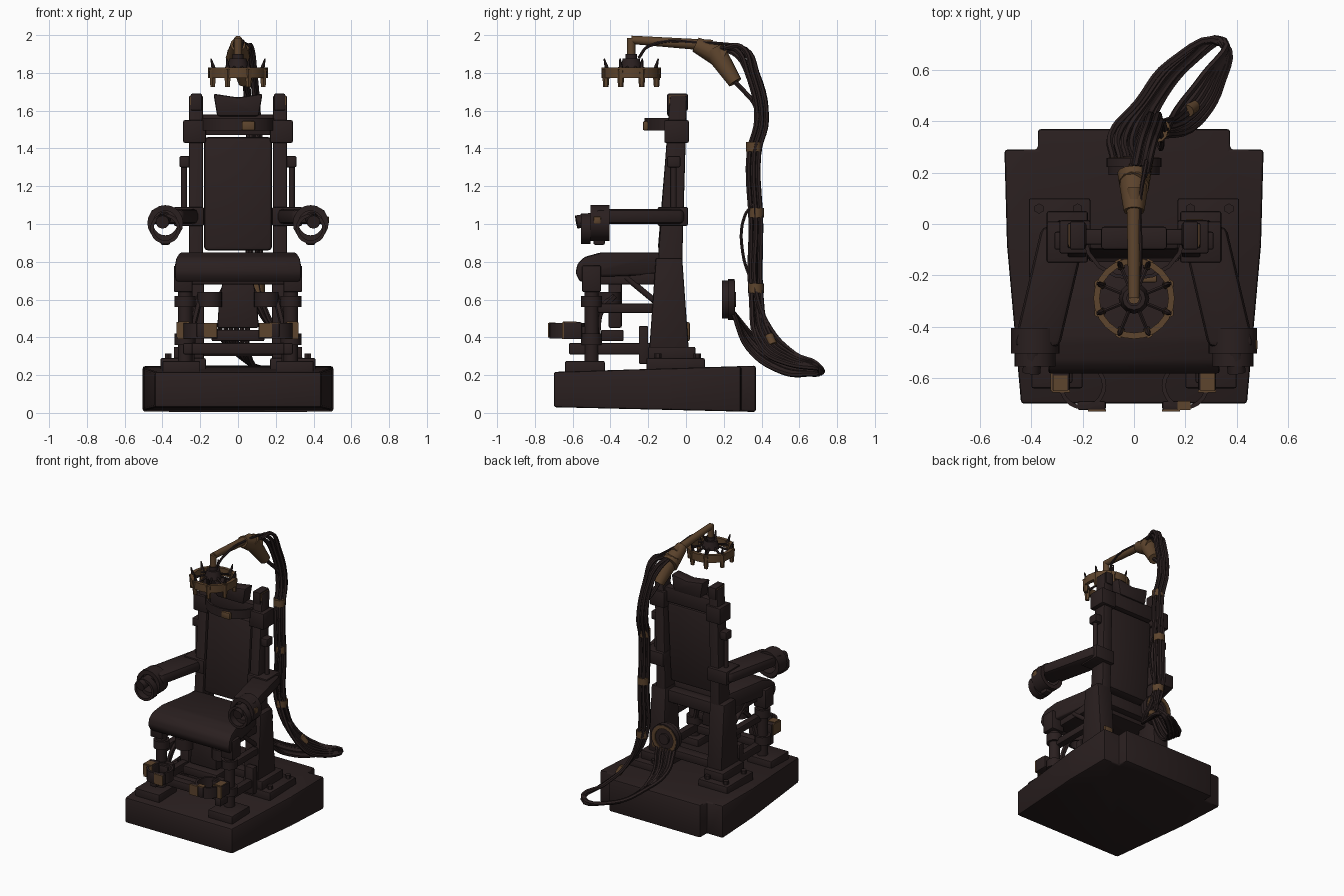
import bpy
import bmesh
import math
import random
from mathutils import Vector

random.seed(4)

default_cube = bpy.data.objects.get("Cube")
if default_cube:
    bpy.data.objects.remove(default_cube)


def make_material(name, red, green, blue):
    material = bpy.data.materials.new(name)
    material.use_nodes = True
    colour = (red, green, blue, 1)
    material.diffuse_color = colour
    material.node_tree.nodes["Principled BSDF"].inputs["Base Color"].default_value = colour
    return material


DARK = make_material("dark_leather_brown", .023, .014, .014)
BRONZE = make_material("aged_bronze", .11, .058, .026)


def finish(bm, name, material, bevel=0):
    """Turn a bmesh into a named, shaded object."""
    bmesh.ops.recalc_face_normals(bm, faces=bm.faces)
    if bevel:
        bmesh.ops.bevel(bm, geom=bm.edges[:], offset=bevel, segments=2,
                        profile=.5, affect='EDGES', clamp_overlap=True)
    mesh = bpy.data.meshes.new(name)
    bm.to_mesh(mesh)
    bm.free()
    part = bpy.data.objects.new(name, mesh)
    bpy.context.collection.objects.link(part)
    mesh.materials.append(material)
    select(part)
    bpy.ops.object.shade_smooth_by_angle(angle=math.radians(40))


def select(part):
    bpy.ops.object.select_all(action='DESELECT')
    part.select_set(True)
    bpy.context.view_layer.objects.active = part


def prism(name, outline, start, end, axis='X', material=DARK, bevel=.01, shape=None):
    """Extrude an outline (YZ for axis X, XY for axis Z, XZ for axis Y)."""
    place = {'X': lambda p, a: (a, p[0], p[1]),
             'Y': lambda p, a: (p[0], a, p[1]),
             'Z': lambda p, a: (p[0], p[1], a)}[axis]
    bm = bmesh.new()
    low = [bm.verts.new(place(p, start)) for p in outline]
    high = [bm.verts.new(place(p, end)) for p in outline]
    bm.faces.new(low)
    bm.faces.new(high)
    for i in range(len(outline)):
        j = (i + 1) % len(outline)
        bm.faces.new((low[i], low[j], high[j], high[i]))
    if shape:
        for vert in bm.verts:
            shape(vert.co)
    finish(bm, name, material, bevel)


def box(name, x, y, z, material=DARK, bevel=.008):
    """Box from (low, high) ranges on each axis."""
    outline = [(x[0], y[0]), (x[1], y[0]), (x[1], y[1]), (x[0], y[1])]
    prism(name, outline, z[0], z[1], 'Z', material, bevel)


def rod(name, start, end, radius, end_radius=None, material=DARK, sides=12):
    """Straight round bar, optionally tapered."""
    start, end = Vector(start), Vector(end)
    bm = bmesh.new()
    bmesh.ops.create_cone(bm, cap_ends=True, segments=sides, radius1=radius,
                          radius2=radius if end_radius is None else end_radius,
                          depth=(end - start).length)
    turn = (end - start).to_track_quat('Z', 'Y')
    for vert in bm.verts:
        vert.co = turn @ vert.co + (start + end) / 2
    finish(bm, name, material)


def tube(name, points, radius):
    """Bent round cable through the points."""
    curve = bpy.data.curves.new(name, 'CURVE')
    curve.dimensions = '3D'
    curve.bevel_depth = radius
    curve.bevel_resolution = 1
    curve.resolution_u = 5
    curve.use_fill_caps = True
    spline = curve.splines.new('BEZIER')
    spline.bezier_points.add(len(points) - 1)
    for knot, point in zip(spline.bezier_points, points):
        knot.co = point
        knot.handle_left_type = knot.handle_right_type = 'AUTO'
    part = bpy.data.objects.new(name, curve)
    bpy.context.collection.objects.link(part)
    curve.materials.append(DARK)
    select(part)
    bpy.ops.object.convert(target='MESH')
    bpy.ops.object.shade_smooth_by_angle(angle=math.radians(50))


def band(name, centre, outer, inner, height, axis='Z', material=DARK, sides=20):
    """Flat hoop with a rectangular section."""
    bm = bmesh.new()
    loops = []
    for i in range(sides):
        c, s = math.cos(i * math.tau / sides), math.sin(i * math.tau / sides)
        loop = []
        for r, h in ((outer, -1), (outer, 1), (inner, 1), (inner, -1)):
            a, b, h = r * c, r * s, h * height / 2
            offset = Vector((a, b, h)) if axis == 'Z' else Vector((a, h, b))
            loop.append(bm.verts.new(Vector(centre) + offset))
        loops.append(loop)
    for i in range(sides):
        one, two = loops[i - 1], loops[i]
        for k in range(4):
            bm.faces.new((one[k - 1], one[k], two[k], two[k - 1]))
    finish(bm, name, material)


# Stone-like plinth: wider and higher at the back, with a stepped rear
half = [(.44, -.7), (.495, -.08), (.505, .29), (.375, .29), (.375, .37)]
plan = half + [(-x, y) for x, y in reversed(half)]


def slope_plinth(co):
    front = (.37 - co.y) / 1.07
    co.z += front * (.025 if co.z < .1 else -.033)


prism("plinth", plan, .005, .25, 'Z', bevel=.012, shape=slope_plinth)

# Upholstered seat, narrower toward the back


def taper_seat(co):
    co.x *= .25 - .18 * (co.y + .1)


seat_side = [(-.56, .69), (-.585, .74), (-.575, .79), (-.54, .825), (-.45, .85),
             (-.13, .85), (-.13, .73), (-.5, .72)]
prism("seat_cushion", seat_side, -1, 1, bevel=.015, shape=taper_seat)
box("seat_frame", (-.27, .27), (-.5, -.1), (.68, .74))

# Backrest and head supports
back_side = [(-.15, .86), (-.07, .86), (-.03, 1.46), (-.1, 1.46)]
prism("backrest_pad", back_side, -.18, .18, bevel=.02)
head_front = [(-.11, 1.57), (.11, 1.57), (.13, 1.69), (0, 1.67), (-.13, 1.69)]
prism("headrest", head_front, -.1, -.01, 'Y', bevel=.012)
box("upper_back_rail", (-.2, .2), (-.08, -.02), (1.47, 1.58))
arc = [(.2 * math.cos(math.pi * i / 8), -.05 - .17 * math.sin(math.pi * i / 8)) for i in range(9)]
inner_arc = [(x * .92, -.05 + (y + .05) * .92) for x, y in reversed(arc)]
prism("head_strap", arc + inner_arc, 1.495, 1.56, 'Z', bevel=0)
box("head_strap_buckle", (.02, .09), (-.228, -.2), (1.495, 1.545), BRONZE)

post_side = [(-.19, .26), (0, .26), (-.02, .8), (.005, 1.68), (-.085, 1.68), (-.15, .8)]
for side, s in (("right", -1), ("left", 1)):
    def span(a, b):
        return tuple(sorted((a * s, b * s)))

    # Back posts with feet, collars and caps
    prism(side + "_back_post", post_side, s * .185, s * .26)
    lower_side = [(-.2, .26), (.02, .26), (-.02, .82), (-.16, .82)]
    prism(side + "_post_sleeve", lower_side, s * .18, s * .3)
    box(side + "_post_foot", span(.17, .41), (-.21, .1), (.22, .29))
    box(side + "_post_foot_block", span(.18, .34), (-.2, .05), (.28, .35))
    box(side + "_post_collar", span(.17, .29), (-.115, .015), (1.43, 1.55))
    box(side + "_post_cap", span(.19, .25), (-.1, .01), (1.6, 1.69))
    box(side + "_post_cap_plate", span(.247, .255), (-.09, 0), (1.63, 1.68), BRONZE, 0)
    box(side + "_rod_bracket", span(.25, .31), (-.1, -.03), (1.3, 1.36))
    rod(side + "_post_rod", (s * .285, -.065, 1.05), (s * .285, -.065, 1.32), .016)
    for x, y in ((.37, .06), (.22, .06), (.37, -.15)):
        rod(side + "_foot_bolt", (s * x, y, .28), (s * x, y, .315), .02, sides=6)

    # Armrest flaring outward to a wrist cuff
    arm_plan = [(s * .18, -.01), (s * .36, -.01), (s * .47, -.48), (s * .29, -.48)]
    prism(side + "_armrest", arm_plan, 1.0, 1.08, 'Z', bevel=.025)
    box(side + "_armrest_joint", span(.18, .34), (-.15, .01), (.99, 1.09))
    band(side + "_wrist_cuff", (s * .385, -.455, 1.005), .095, .065, .1, 'Y')
    rod(side + "_hand_grip", (s * .39, -.47, 1.03), (s * .4, -.58, 1.01), .035)
    band(side + "_hand_ring", (s * .385, -.53, .975), .08, .062, .05, 'Y')
    box(side + "_cuff_lock", span(.36, .41), (-.49, -.43), (.89, .93))

    # Front legs and side frame
    box(side + "_front_foot", span(.2, .4), (-.64, -.43), (.2, .275))
    rod(side + "_front_leg", (s * .28, -.5, .26), (s * .28, -.5, .72), .038)
    box(side + "_leg_bracket", span(.24, .34), (-.55, -.45), (.64, .78))
    for z in (.36, .56):
        rod(side + "_leg_collar", (s * .28, -.5, z), (s * .28, -.5, z + .06), .055)
    box(side + "_middle_rail", span(.24, .29), (-.5, -.15), (.53, .58))
    box(side + "_lower_rail", span(.24, .29), (-.62, -.15), (.31, .37))
    box(side + "_rail_upright", span(.23, .3), (-.25, -.2), (.26, .46))
    rod(side + "_brace", (s * .26, -.32, .72), (s * .26, -.15, .58), .016)
    tube(side + "_leg_hose", [(s * .25, -.47, .42), (s * .22, -.45, .54), (s * .2, -.38, .62)], .018)
    band(side + "_calf_cuff", (s * .15, -.41, .6), .065, .052, .08)

    # Ankle cuffs with bronze plates
    band(side + "_ankle_cuff", (s * .2, -.63, .435), .092, .076, .08)
    box(side + "_ankle_clasp", span(.25, .32), (-.65, -.55), (.39, .48))
    box(side + "_clasp_plate", span(.25, .32), (-.656, -.647), (.39, .478), BRONZE, 0)
    box(side + "_ankle_buckle", span(.11, .22), (-.725, -.69), (.4, .475))
    box(side + "_buckle_plate", span(.11, .18), (-.731, -.722), (.4, .475), BRONZE, 0)
    box(side + "_ankle_arm", span(.18, .29), (-.57, -.48), (.4, .46))

# Small bronze fittings that differ from side to side
box("cuff_hinge", (.455, .482), (-.49, -.45), (1.0, 1.04), BRONZE)
box("post_plate", (.2, .27), (-.04, .02), (.38, .48), BRONZE)
box("left_clasp_top", (.26, .315), (-.65, -.58), (.477, .484), BRONZE, 0)
box("left_buckle_top", (.17, .22), (-.725, -.69), (.472, .479), BRONZE, 0)
box("right_clasp_top", (-.315, -.26), (-.65, -.59), (.477, .484), BRONZE, 0)
box("right_clasp_side", (-.325, -.318), (-.65, -.56), (.4, .48), BRONZE, 0)

# Cross rails, calf support and step under the seat
box("front_cross_rail", (-.26, .26), (-.55, -.49), (.31, .37))
box("rear_cross_rail", (-.2, .2), (-.14, -.06), (.3, .36))
box("rear_seat_rail", (-.2, .2), (-.13, -.05), (.71, .8))
box("foot_step", (-.14, .14), (-.45, -.33), (.38, .44))
calf_front = [(-.11, .45), (.11, .45), (.1, .6), (.08, .7), (-.08, .7), (-.1, .6)]
prism("calf_support", calf_front, -.41, -.34, 'Y')

# Overhead arm with a jointed elbow
rod("overhead_arm", (0, -.29, 1.975), (0, .14, 1.945), .022, .03, BRONZE)
rod("crown_stem", (0, -.29, 1.985), (0, -.29, 1.89), .022, material=BRONZE)
rod("elbow_joint", (0, .05, 1.95), (0, .2, 1.88), .04, .065, BRONZE)
rod("elbow_socket", (0, .15, 1.92), (.04, .26, 1.75), .06, .038, BRONZE)
tube("arm_wire", [(0, -.25, 1.88), (.02, -.2, 1.94), (.025, .1, 1.96), (.05, .25, 1.95)], .008)
tube("socket_cable", [(.04, .25, 1.76), (.05, .31, 1.7), (.08, .37, 1.62), (.09, .38, 1.45)], .013)

# Crown: hoop, spokes, prongs and hub
crown = Vector((0, -.29, 1.8))
up = Vector((0, 0, 1))
band("crown_hoop", crown, .158, .134, .055, material=BRONZE, sides=24)
rod("crown_hub", crown + up * .015, crown + up * .075, .06, .045)
rod("crown_hub_cap", crown + up * .075, crown + up * .1, .03)
for i in range(8):
    turn = (i + .5) * math.tau / 8
    out = Vector((math.cos(turn), math.sin(turn), 0))
    rim = crown + out * .145
    rod("crown_spoke", crown + up * .045, rim, .008, sides=6)
    rod("crown_prong", rim + up * .02, rim - up * .075, .022, .014, BRONZE, 6)
    rod("crown_spike", rim - out * .012, rim + up * .075 + out * .01, .016, .004, sides=6)

# Cable bundle dropping behind the chair, fanning over the floor to the reel
for i in range(6):
    turn = i * math.tau / 6
    dx, dy = .03 * math.cos(turn), .03 * math.sin(turn)
    wobble = random.uniform(-.015, .015)
    fan = i / 5
    drop = [(.02 + dx, .2 + dy, 1.93), (.04 + dx, .29 + dy, 1.91 + dx), (.06 + dx, .35 + dy, 1.8),
            (.08 + dx, .4 + dy, 1.56 + wobble), (.09 + dx, .36 + dy, 1.38), (.09 + dx, .37 + dy, 1),
            (.1 + dx, .37 + dy, .64)]
    sweep = [(.17 + .09 * fan, .45 - .05 * fan, .44 - .1 * fan),
             (.27 + .07 * fan, .58 - .04 * fan, .31 - .05 * fan),
             (.345 + dx / 3, .71 + dy / 4, .235)]
    back = [(.24 - .1 * fan, .64 - .01 * fan, .205 + .03 * fan),
            (.12 - .11 * fan, .5 - .03 * fan, .22 + .08 * fan),
            (.05 - .14 * fan, .33 + .02 * fan, .34 + .07 * fan), (.06 - .14 * fan, .25, .53)]
    tube("cable", drop + sweep + back, .0135)
tube("loose_cable", [(.11, .37, 1.12), (.11, .31, 1.04), (.1, .3, .85), (.1, .36, .66)], .009)
for x, y, z in ((.09, .36, 1.41), (.09, .37, 1.06), (.1, .37, .66)):
    rod("cable_clamp", (x, y, z - .025), (x, y, z + .025), .042, material=BRONZE)
rod("cable_tie", (.21, .44, .41), (.235, .46, .36), .024, material=BRONZE)

# Cable reel
rod("cable_reel", (0, .19, .6), (0, .25, .6), .1, sides=20)
band("reel_rim", (0, .24, .6), .108, .08, .035, 'Y')
band("reel_face", (0, .256, .6), .1, .075, .008, 'Y', BRONZE)
rod("reel_hub", (0, .24, .6), (0, .265, .6), .04)
